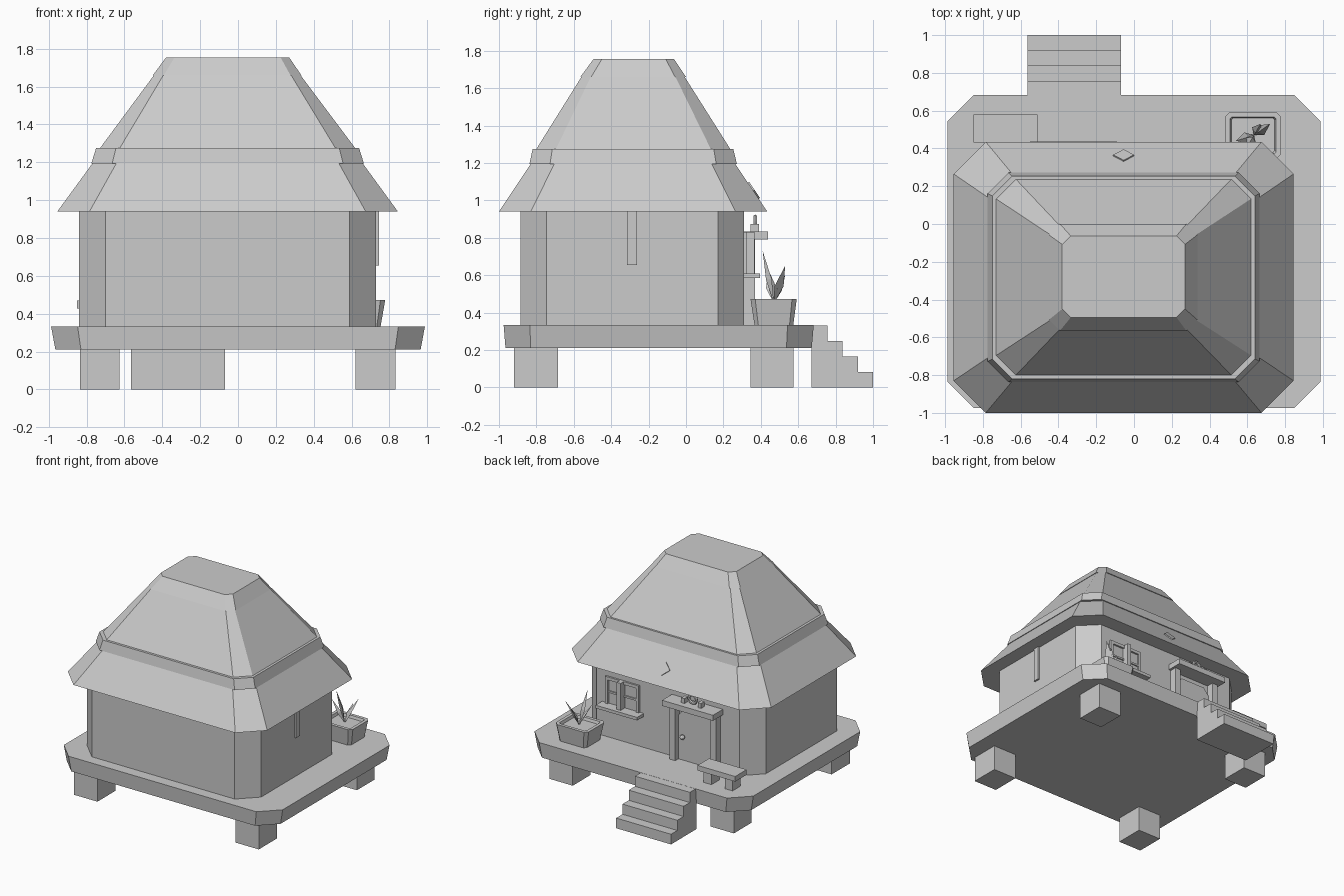
import bpy, bmesh, math
from mathutils import Vector

cube = bpy.data.objects.get("Cube")
if cube:
    bpy.data.objects.remove(cube, do_unlink=True)

grey = bpy.data.materials.new("plain_grey")
grey.use_nodes = True
grey.diffuse_color = (0.6, 0.6, 0.6, 1)
grey.node_tree.nodes["Principled BSDF"].inputs["Base Color"].default_value = (0.6, 0.6, 0.6, 1)


def finish(name, bm):
    bmesh.ops.recalc_face_normals(bm, faces=bm.faces)
    mesh = bpy.data.meshes.new(name)
    bm.to_mesh(mesh)
    bm.free()
    mesh.materials.append(grey)
    obj = bpy.data.objects.new(name, mesh)
    bpy.context.collection.objects.link(obj)
    return obj


def ring(x0, x1, y0, y1, z, c):
    """Rectangle with cut corners at height z."""
    return [(x0 + c, y0, z), (x1 - c, y0, z), (x1, y0 + c, z), (x1, y1 - c, z),
            (x1 - c, y1, z), (x0 + c, y1, z), (x0, y1 - c, z), (x0, y0 + c, z)]


def loft(name, *rings):
    """Closed solid through a stack of cut-corner rectangles."""
    bm = bmesh.new()
    loops = [[bm.verts.new(p) for p in ring(*r)] for r in rings]
    for a, b in zip(loops, loops[1:]):
        n = len(a)
        for i in range(n):
            bm.faces.new((a[i], a[(i + 1) % n], b[(i + 1) % n], b[i]))
    bm.faces.new(loops[0])
    bm.faces.new(loops[-1])
    return finish(name, bm)


def extrude(name, points, direction):
    """Flat outline pushed along a direction."""
    bm = bmesh.new()
    face = bm.faces.new([bm.verts.new(p) for p in points])
    out = bmesh.ops.extrude_face_region(bm, geom=[face], use_keep_orig=True)
    moved = [g for g in out["geom"] if isinstance(g, bmesh.types.BMVert)]
    bmesh.ops.translate(bm, verts=moved, vec=direction)
    return finish(name, bm)


def box(name, x0, x1, y0, y1, z0, z1):
    return extrude(name, [(x0, y0, z0), (x1, y0, z0), (x1, y1, z0), (x0, y1, z0)],
                   (0, 0, z1 - z0))


# Raised deck on four stilts
loft("deck", (-0.965, 0.965, -0.965, 0.672, 0.21, 0.135),
     (-0.988, 0.988, -0.975, 0.683, 0.333, 0.14))
for side, x0, x1 in (("right", -0.835, -0.625), ("left", 0.62, 0.832)):
    for end, y0, y1 in (("front", -0.92, -0.685), ("back", 0.345, 0.575)):
        box(f"stilt_{end}_{side}", x0, x1, y0, y1, 0, 0.215)

# Stairs from a stepped profile
profile = [(0.67, 0), (1, 0)]
for i in range(4):
    z, y = 0.083 * (i + 1), 1 - 0.081 * i
    profile += [(y, z), (y - 0.081 if i < 3 else 0.67, z)]
extrude("stairs", [(-0.565, y, z) for y, z in profile], (0.495, 0, 0))

# House body and tiered roof
loft("walls", (-0.84, 0.73, -0.885, 0.31, 0.33, 0.14), (-0.84, 0.73, -0.885, 0.31, 0.95, 0.14))
loft("lower_roof", (-0.955, 0.845, -1, 0.435, 0.94, 0.17), (-0.765, 0.655, -0.827, 0.26, 1.2, 0.125))
loft("roof_band", (-0.775, 0.665, -0.837, 0.272, 1.195, 0.11), (-0.75, 0.64, -0.82, 0.253, 1.275, 0.105))
loft("upper_roof", (-0.733, 0.623, -0.803, 0.24, 1.27, 0.105), (-0.437, 0.323, -0.553, -0.013, 1.67, 0.048))
loft("roof_cap", (-0.45, 0.335, -0.565, 0, 1.66, 0.058), (-0.38, 0.27, -0.495, -0.063, 1.755, 0.045))

# Diamond plate lying on the back slope of the lower roof
slope = Vector((0, -0.175, 0.26)).normalized()
normal = Vector((0, 0.26, 0.175)).normalized()
centre = Vector((-0.055, 0.36, 1.052))
across = Vector((0.055, 0, 0))
up = slope * 0.052
extrude("roof_diamond", [centre + across, centre + up, centre - across, centre - up], normal * 0.008)

# Door with cut upper corners, posts, lintel and knob
door = [(-0.48, 0.33), (-0.16, 0.33), (-0.16, 0.69), (-0.21, 0.75), (-0.43, 0.75), (-0.48, 0.69)]
extrude("door", [(x, 0.305, z) for x, z in door], (0, 0.02, 0))
for side, x in (("right", -0.53), ("left", -0.16)):
    box(f"door_post_{side}", x, x + 0.05, 0.305, 0.368, 0.33, 0.795)
box("door_lintel", -0.55, -0.09, 0.305, 0.438, 0.79, 0.835)
bpy.ops.mesh.primitive_uv_sphere_add(segments=10, ring_count=6, radius=0.02, location=(-0.21, 0.348, 0.53))
knob = bpy.context.object
knob.name = "door_knob"

# Ring ornament standing on the lintel
bpy.ops.mesh.primitive_torus_add(major_segments=14, minor_segments=6, major_radius=0.033,
                                 minor_radius=0.012, location=(-0.32, 0.37, 0.88),
                                 rotation=(math.pi / 2, 0, 0))
ornament = bpy.context.object
ornament.name = "lintel_ring"
for obj in (knob, ornament):
    obj.data.materials.append(grey)
    bpy.ops.object.select_all(action="DESELECT")
    obj.select_set(True)
    bpy.context.view_layer.objects.active = obj
    bpy.ops.object.shade_smooth_by_angle()
for side, x in (("right", -0.41), ("left", -0.26)):
    box(f"lintel_block_{side}", x, x + 0.03, 0.345, 0.39, 0.83, 0.875)

# Back window: frame, bars and sill
for side, x in (("right", 0.2), ("left", 0.48)):
    box(f"window_side_{side}", x, x + 0.025, 0.305, 0.325, 0.6, 0.83)
box("window_top", 0.2, 0.505, 0.305, 0.325, 0.805, 0.83)
box("window_upright", 0.335, 0.37, 0.305, 0.365, 0.6, 0.83)
box("window_crossbar", 0.22, 0.485, 0.305, 0.32, 0.7, 0.715)
box("window_sill", 0.165, 0.54, 0.305, 0.395, 0.585, 0.61)

# Narrow slat on the left wall
box("wall_slat", 0.72, 0.745, -0.315, -0.262, 0.655, 0.945)

# Bench
box("bench_seat", -0.85, -0.51, 0.432, 0.58, 0.428, 0.47)
for side, x in (("right", -0.81), ("left", -0.62)):
    box(f"bench_leg_{side}", x, x + 0.07, 0.455, 0.557, 0.33, 0.43)

# Planter: tapered body, rim and sunken soil
loft("planter", (0.507, 0.753, 0.367, 0.573, 0.33, 0.02), (0.482, 0.778, 0.345, 0.592, 0.472, 0.025),
     (0.508, 0.752, 0.371, 0.566, 0.472, 0.01), (0.515, 0.745, 0.378, 0.56, 0.45, 0.01))

# Folded pointed leaves
base = Vector((0.635, 0.47, 0.45))
for i, tip in enumerate([(0.6, 0.41, 0.73), (0.72, 0.53, 0.65), (0.54, 0.44, 0.63), (0.67, 0.53, 0.6)]):
    tip = Vector(tip)
    axis = tip - base
    side = axis.cross(Vector((0, 0, 1))).normalized() * 0.03
    mid = base + axis * 0.45
    ridge = mid + side.cross(axis).normalized() * 0.018
    bm = bmesh.new()
    b, t, l, r, m = [bm.verts.new(p) for p in (base, tip, mid + side, mid - side, ridge)]
    for tri in ((b, l, m), (m, l, t), (b, m, r), (m, t, r), (b, r, l), (l, r, t)):
        bm.faces.new(tri)
    finish(f"leaf_{i + 1}", bm)
